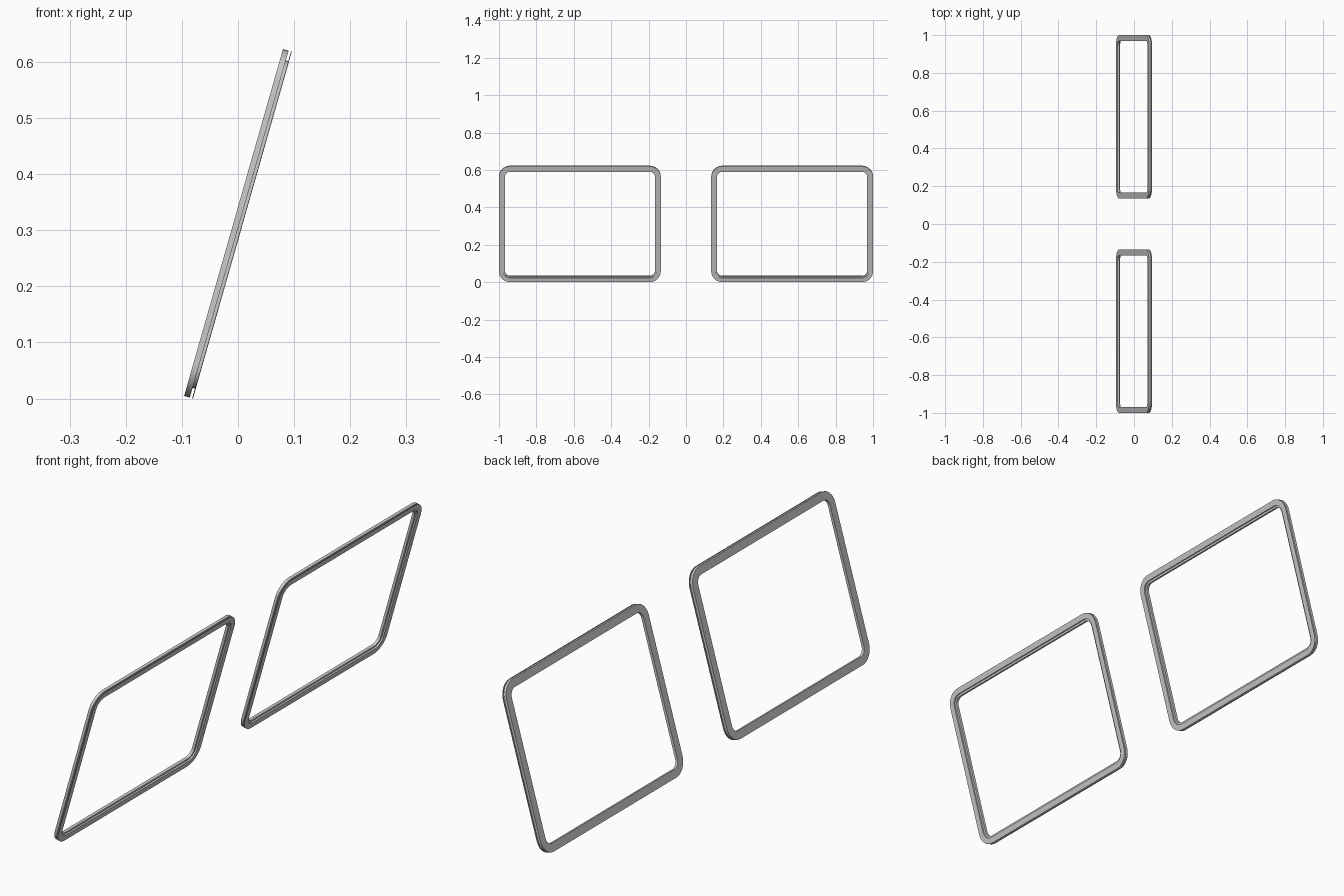
import bpy, bmesh
from math import sin, cos, pi, radians

if "Cube" in bpy.data.objects:
    bpy.data.objects.remove(bpy.data.objects["Cube"])

TILT = radians(15.9)
H = 0.643                    # frame height along the tilted plane
Y0, Y1 = 0.135, 1.0          # extent of one frame across y
R, SEG = 0.06, 8             # outer corner radius and its segments
T = 0.0165                   # total seal thickness

# Seal cross-section: (distance inward from outer edge, depth from rear face)
PROFILE = [(0, 0), (0, 0.0105), (0.018, 0.0105), (0.018, 0.0150),
           (0, 0.0150), (0, T), (0.023, T), (0.023, 0.0105),
           (0.031, 0.0105), (0.031, 0)]


def outline():
    """Corner-arc points of the rounded rectangle: centre and direction."""
    corners = [(Y1 - R, H - R), (Y0 + R, H - R), (Y0 + R, R), (Y1 - R, R)]
    for i, (cy, cu) in enumerate(corners):
        for k in range(SEG + 1):
            a = pi / 2 * (i + k / SEG)
            yield cy, cu, cos(a), sin(a)


def window_seal(name, side):
    bm = bmesh.new()
    rings = []
    for cy, cu, dy, du in outline():
        ring = []
        for s, d in PROFILE:
            y = cy + dy * (R - s)
            u = cu + du * (R - s)
            x = -0.096 + u * sin(TILT) + d * cos(TILT)
            z = T * sin(TILT) + u * cos(TILT) - d * sin(TILT)
            ring.append(bm.verts.new((x, side * y, z)))
        rings.append(ring)
    n = len(PROFILE)
    for i, a in enumerate(rings):
        b = rings[(i + 1) % len(rings)]
        for j in range(n):
            k = (j + 1) % n
            bm.faces.new((a[j], a[k], b[k], b[j]))
    bmesh.ops.recalc_face_normals(bm, faces=bm.faces)
    mesh = bpy.data.meshes.new(name)
    bm.to_mesh(mesh)
    bm.free()
    ob = bpy.data.objects.new(name, mesh)
    bpy.context.collection.objects.link(ob)
    bpy.ops.object.select_all(action='DESELECT')
    ob.select_set(True)
    bpy.context.view_layer.objects.active = ob
    bpy.ops.object.shade_smooth_by_angle(angle=radians(30))


# Matching pair of tilted window seals
window_seal("window_seal_left", 1)
window_seal("window_seal_right", -1)
